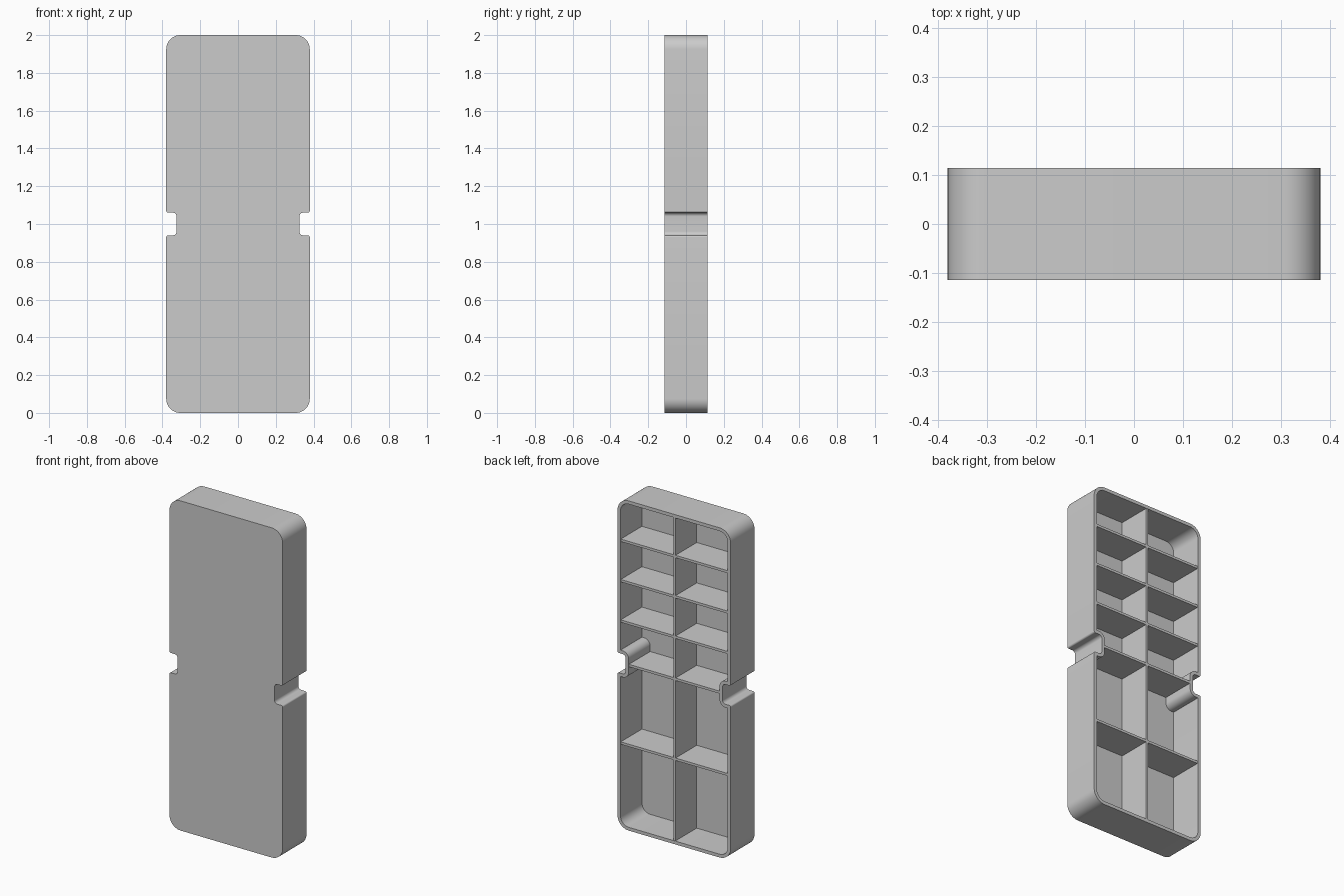
import bpy, bmesh, math
from mathutils import Vector

cube = bpy.data.objects.get("Cube")
if cube:
    bpy.data.objects.remove(cube, do_unlink=True)

# Overall sizes
HALF_W, HEIGHT, HALF_D = 0.38, 2.0, 0.114
WALL, FLOOR, DIVIDER, RECESS = 0.02, 0.022, 0.015, 0.003
NOTCH_X, NOTCH_LOW, NOTCH_HIGH = 0.325, 0.94, 1.06
SEGMENTS = 10

grey = bpy.data.materials.new("plain grey")
grey.use_nodes = True
grey.diffuse_color = (0.6, 0.6, 0.6, 1)
grey.node_tree.nodes["Principled BSDF"].inputs["Base Color"].default_value = grey.diffuse_color


def finish(name, bm):
    bmesh.ops.recalc_face_normals(bm, faces=bm.faces)
    mesh = bpy.data.meshes.new(name)
    bm.to_mesh(mesh)
    bm.free()
    mesh.materials.append(grey)
    obj = bpy.data.objects.new(name, mesh)
    bpy.context.collection.objects.link(obj)
    return obj


def outline(inset):
    """Rounded, side-notched outline in x and z, shrunk by inset."""
    w, n = HALF_W - inset, NOTCH_X - inset
    low, high = NOTCH_LOW - inset, NOTCH_HIGH + inset
    big, small, inner = 0.075 - inset, max(0.01 - inset, 0.002), 0.02 + inset
    right = [(w, inset, big), (w, low, small), (n, low, inner),
             (n, high, inner), (w, high, small), (w, HEIGHT - inset, big)]
    corners = right + [(-x, z, r) for x, z, r in reversed(right)]
    points = []
    for i, (x, z, r) in enumerate(corners):
        p = Vector((x, z))
        u = (Vector(corners[i - 1][:2]) - p).normalized()
        v = (Vector(corners[(i + 1) % len(corners)][:2]) - p).normalized()
        for k in range(SEGMENTS + 1):
            a = math.pi / 2 * k / SEGMENTS
            points.append(p + r * (u + v) - r * (math.cos(a) * v + math.sin(a) * u))
    return points


def box(name, low, high):
    bm = bmesh.new()
    bmesh.ops.create_cube(bm, size=1)
    for vert in bm.verts:
        vert.co = [lo + (c + 0.5) * (hi - lo) for c, lo, hi in zip(vert.co, low, high)]
    return finish(name, bm)


# Hollow tray, closed at the front and open at the back
bm = bmesh.new()
levels = [(0, -HALF_D), (0, HALF_D), (WALL, HALF_D), (WALL, FLOOR - HALF_D)]
rings = [[bm.verts.new((p.x, y, p.y)) for p in outline(inset)] for inset, y in levels]
for a, b in zip(rings, rings[1:]):
    for i in range(len(a)):
        bm.faces.new((a[i - 1], a[i], b[i], b[i - 1]))
bm.faces.new(rings[0])
bm.faces.new(rings[-1])
tray = finish("tray_shell", bm)
bpy.ops.object.select_all(action="DESELECT")
tray.select_set(True)
bpy.context.view_layer.objects.active = tray
bpy.ops.object.shade_smooth_by_angle(angle=math.radians(30))

# Dividers, with ends sunk into the walls and floor
y0, y1, sink = FLOOR / 2 - HALF_D, HALF_D - RECESS, WALL / 2
half = DIVIDER / 2
box("centre_divider", (-half, y0, sink), (half, y1, HEIGHT - sink))
for number, z in enumerate((0.515, 1.0, 1.255, 1.5, 1.745), 1):
    reach = (NOTCH_X if NOTCH_LOW < z < NOTCH_HIGH else HALF_W) - sink
    box(f"shelf_{number}", (-reach, y0, z - half), (reach, y1, z + half))
